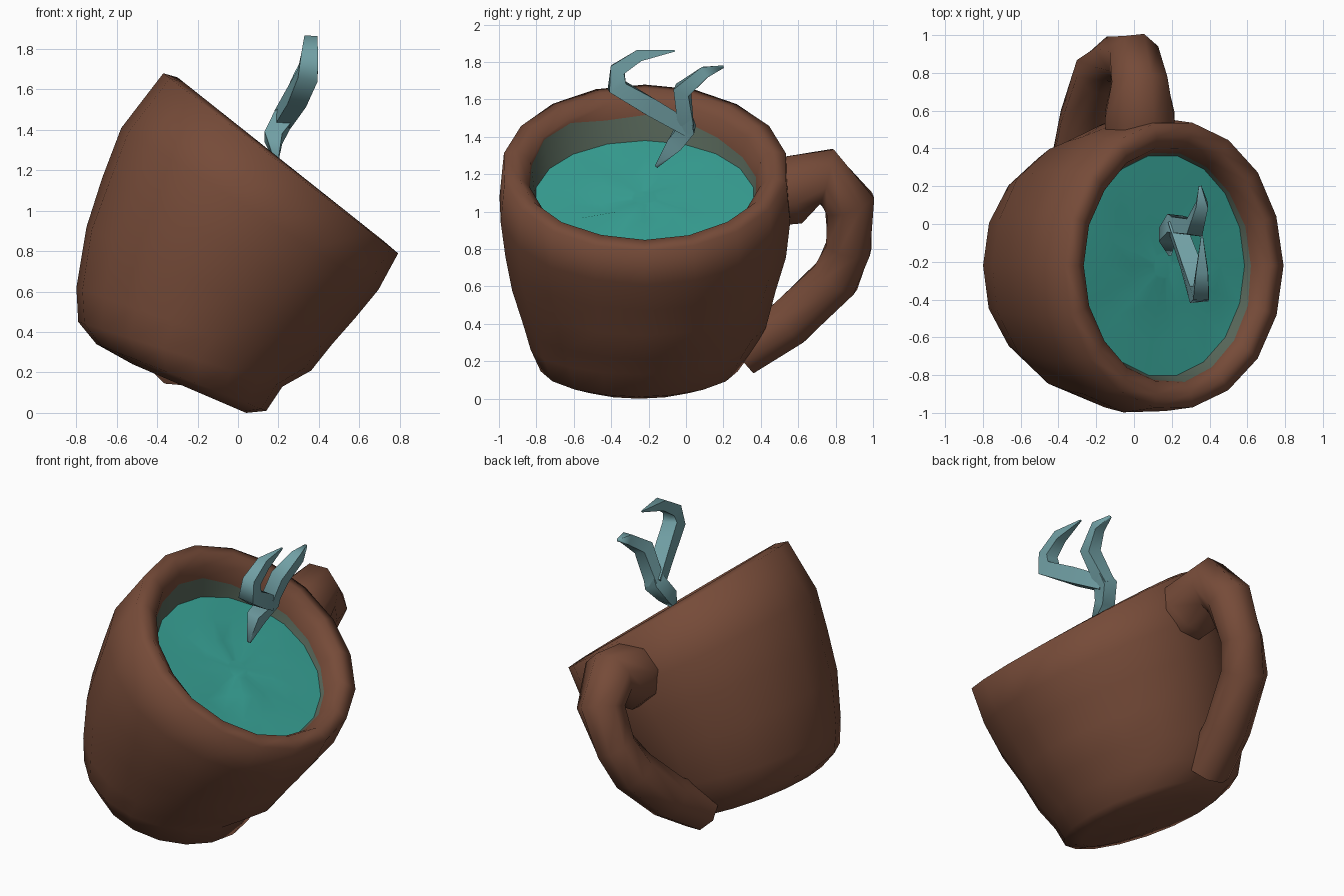
import bpy, bmesh, math, random
from mathutils import Vector

random.seed(4)
cube = bpy.data.objects.get("Cube")
if cube:
    bpy.data.objects.remove(cube)


def material(name, color):
    m = bpy.data.materials.new(name)
    m.use_nodes = True
    m.diffuse_color = (*color, 1)
    m.node_tree.nodes["Principled BSDF"].inputs["Base Color"].default_value = (*color, 1)
    return m


brown = material("clay brown", (0.18, 0.07, 0.04))
stain = material("wet green brown", (0.1, 0.14, 0.105))
teal = material("drink teal", (0.04, 0.37, 0.31))
mist = material("steam blue grey", (0.165, 0.35, 0.375))

SIDES = 18
AXIS = Vector((0.61, 0, 0.79))


def ring(left, right, half_y, jitter=0.0, mid_y=-0.22):
    """Tilted ellipse through a left and a right (x, z) point."""
    a, b = Vector((left[0], mid_y, left[1])), Vector((right[0], mid_y, right[1]))
    centre, half = (a + b) / 2, (b - a) / 2
    pts = []
    for i in range(SIDES):
        t = math.tau * i / SIDES
        radial = half * math.cos(t) + Vector((0, half_y, 0)) * math.sin(t)
        pts.append(centre + radial * (1 + random.uniform(-jitter, jitter)))
    return pts


def loft(name, rings, mats, caps=True, angle=50, rule=None):
    """Skin a list of point rings; rule(row) gives the material of each row."""
    bm = bmesh.new()
    rows = [[bm.verts.new(p) for p in r] for r in rings]
    n = len(rows[0])
    for k in range(len(rows) - 1):
        for i in range(n):
            j = (i + 1) % n
            f = bm.faces.new((rows[k][i], rows[k][j], rows[k + 1][j], rows[k + 1][i]))
            f.material_index = rule(k) if rule else 0
    if caps:
        bm.faces.new(rows[0])
    bm.faces.new(rows[-1])
    bmesh.ops.recalc_face_normals(bm, faces=bm.faces)
    if not caps and sum(f.normal.z for f in bm.faces) < 0:
        bmesh.ops.reverse_faces(bm, faces=bm.faces)
    mesh = bpy.data.meshes.new(name)
    bm.to_mesh(mesh)
    bm.free()
    for m in mats:
        mesh.materials.append(m)
    mesh.shade_smooth()
    mesh.set_sharp_from_angle(angle=math.radians(angle))
    obj = bpy.data.objects.new(name, mesh)
    bpy.context.collection.objects.link(obj)
    return obj


def tube(name, path, radii, sides, mat, angle):
    """Sweep a polygon of varying radius along a path."""
    pts = [Vector(p) for p in path]
    rings = []
    for k, p in enumerate(pts):
        before = (p - pts[k - 1]).normalized() if k else Vector()
        after = (pts[k + 1] - p).normalized() if k + 1 < len(pts) else Vector()
        tangent = (before + after).normalized()
        u = (Vector((1, 0, 0)) - tangent * tangent.x).normalized()
        v = tangent.cross(u)
        rings.append([p + radii[k] * (u * math.cos(t) + v * math.sin(t))
                      for t in (math.tau * (i + 0.5) / sides for i in range(sides))])
    return loft(name, rings, [mat], angle=angle)


# Inner wall: a ragged tide line between the lip and the drink, deeper on one side
drink_edge = ring((-0.28, 1.38), (0.585, 0.775), 0.59)
lip_inner = ring((-0.265, 1.59), (0.65, 0.82), 0.625, 0.008)
tide_line = []
for i in range(SIDES):
    share = 0.4 + 0.25 * math.sin(math.tau * i / SIDES) + random.uniform(-0.12, 0.12)
    tide_line.append(lip_inner[i].lerp(drink_edge[i], share))

# Mug: outside from the base up, over the rounded lip, then down the inner wall
mug_rings = [
    ring((-0.52, 0.24), (0.04, 0.0), 0.40, mid_y=-0.25),
    ring((-0.70, 0.34), (0.14, 0.01), 0.535, mid_y=-0.25),
    ring((-0.79, 0.45), (0.22, 0.13), 0.605, mid_y=-0.235),
    ring((-0.80, 0.62), (0.36, 0.21), 0.66, 0.008),
    ring((-0.755, 0.92), (0.46, 0.34), 0.715, 0.01),
    ring((-0.67, 1.16), (0.58, 0.47), 0.76, 0.01),
    ring((-0.58, 1.41), (0.69, 0.61), 0.785, 0.006),
    ring((-0.37, 1.68), (0.79, 0.79), 0.765, 0.004),
    ring((-0.30, 1.66), (0.72, 0.85), 0.69, 0.004),
    lip_inner,
    tide_line,
    drink_edge,
    ring((-0.30, 1.2), (0.42, 0.6), 0.5),
]
loft("mug_body", mug_rings, [brown, stain], angle=100, rule=lambda k: 1 if k >= 10 else 0)

# Drink: gently rippled disc that just meets the wall
drink_rings = []
middle = sum(drink_edge, Vector()) / SIDES
for s, bump in ((1.02, 0.0), (0.7, 0.015), (0.4, 0.02), (0.12, 0.0)):
    drink_rings.append([middle + (p - middle) * s + AXIS * random.uniform(-bump, bump)
                        for p in drink_edge])
loft("drink_surface", drink_rings, [teal], caps=False, angle=60)

# Handle, its ends buried in the mug wall
tube("handle",
     [(0.03, 0.47, 1.1), (0.03, 0.57, 1.115), (0.03, 0.75, 1.19), (0.0, 0.875, 1.04),
      (-0.1, 0.87, 0.81), (-0.18, 0.80, 0.645), (-0.26, 0.55, 0.405), (-0.31, 0.30, 0.25)],
     [0.19, 0.2, 0.16, 0.145, 0.13, 0.14, 0.14, 0.14], 8, brown, 70)

# Steam: stem with one tall branch, and a shorter fork
FORK = (0.22, 0.0, 1.45)
tube("steam_stem", [(0.19, -0.16, 1.24), (0.175, -0.06, 1.36), FORK, (0.29, -0.02, 1.57)],
     [0.012, 0.062, 0.07, 0.04], 4, mist, 80)
tube("steam_tall_branch",
     [FORK, (0.29, -0.19, 1.56), (0.345, -0.37, 1.67), (0.355, -0.365, 1.76),
      (0.36, -0.25, 1.835), (0.36, -0.06, 1.86)],
     [0.06, 0.068, 0.07, 0.058, 0.045, 0.006], 4, mist, 80)
tube("steam_short_branch",
     [FORK, (0.32, -0.02, 1.65), (0.36, 0.1, 1.745), (0.35, 0.2, 1.775)],
     [0.06, 0.062, 0.045, 0.01], 4, mist, 80)
